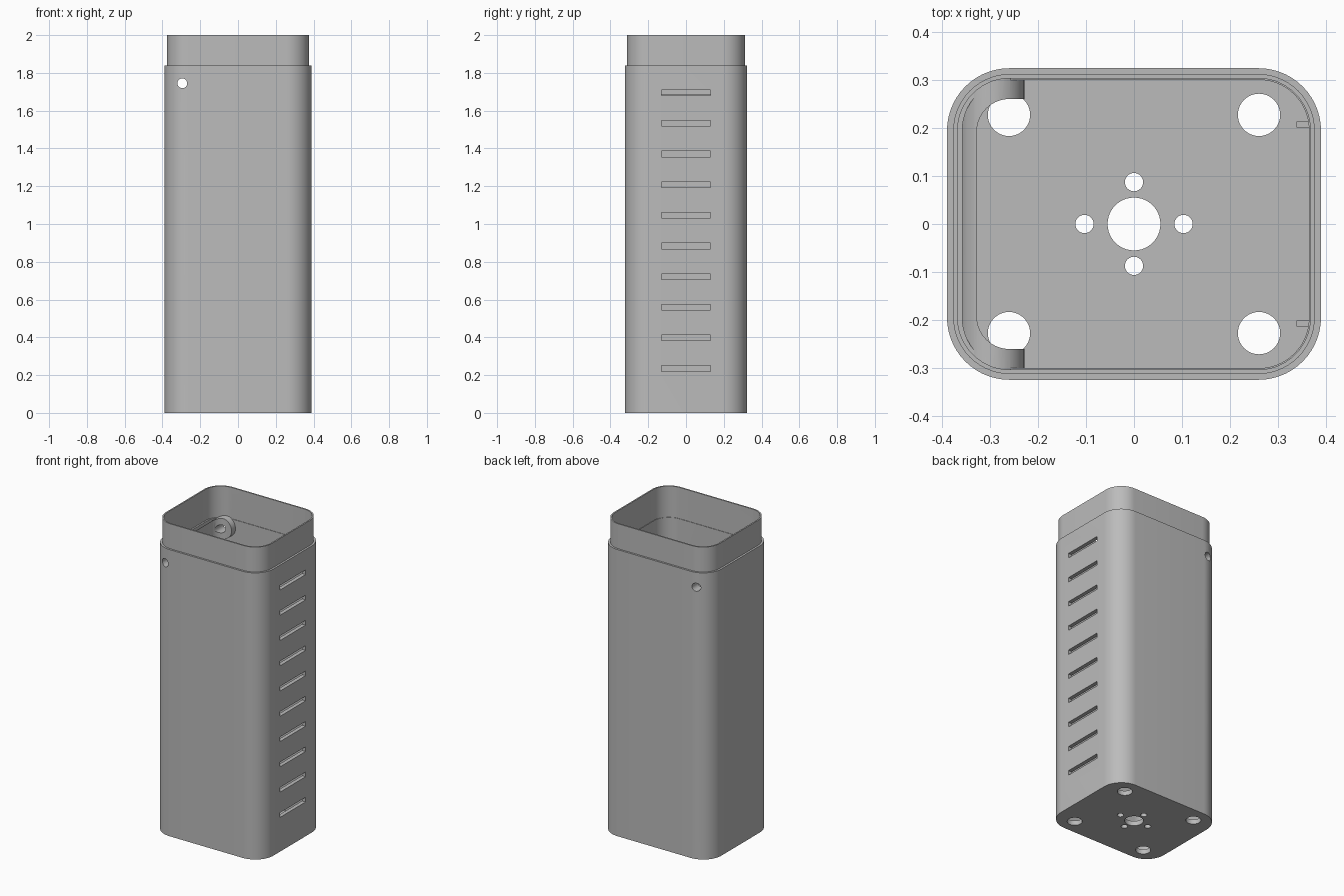
import bpy, bmesh, math
from mathutils import Matrix

cube = bpy.data.objects.get("Cube")
if cube:
    bpy.data.objects.remove(cube, do_unlink=True)

grey = bpy.data.materials.new("mid grey")
grey.use_nodes = True
GREY = (0.5, 0.5, 0.5, 1)
grey.diffuse_color = GREY
grey.node_tree.nodes["Principled BSDF"].inputs["Base Color"].default_value = GREY


def make_object(name, bm):
    bmesh.ops.recalc_face_normals(bm, faces=bm.faces)
    mesh = bpy.data.meshes.new(name)
    bm.to_mesh(mesh)
    bm.free()
    mesh.materials.append(grey)
    obj = bpy.data.objects.new(name, mesh)
    bpy.context.collection.objects.link(obj)
    return obj


def rounded_block(name, x0, x1, hy, radius, z0, z1, steps=14):
    """Upright block with rounded vertical edges."""
    bm = bmesh.new()
    verts = []
    corners = [(x1, 1, 0), (x0, 1, 90), (x0, -1, 180), (x1, -1, 270)]
    for x, sy, start in corners:
        cx = x - radius if x == x1 else x + radius
        cy = sy * (hy - radius)
        for i in range(steps + 1):
            a = math.radians(start + 90 * i / steps)
            verts.append(bm.verts.new((cx + radius * math.cos(a), cy + radius * math.sin(a), z0)))
    base = bm.faces.new(verts)
    top = bmesh.ops.extrude_face_region(bm, geom=[base])["geom"]
    bmesh.ops.translate(bm, vec=(0, 0, z1 - z0),
                        verts=[v for v in top if isinstance(v, bmesh.types.BMVert)])
    return make_object(name, bm)


def cylinder(name, location, radius, depth, along_y=False, segments=40):
    bm = bmesh.new()
    matrix = Matrix.Translation(location)
    if along_y:
        matrix = matrix @ Matrix.Rotation(math.pi / 2, 4, 'X')
    bmesh.ops.create_cone(bm, cap_ends=True, segments=segments, radius1=radius,
                          radius2=radius, depth=depth, matrix=matrix)
    return make_object(name, bm)


def box(name, centre, size):
    bm = bmesh.new()
    bmesh.ops.create_cube(bm, size=1, matrix=Matrix.Translation(centre) @ Matrix.Diagonal((*size, 1)))
    return make_object(name, bm)


def combine(target, tool, operation):
    """Apply a boolean and discard the tool."""
    mod = target.modifiers.new("boolean", 'BOOLEAN')
    mod.operation = operation
    mod.solver = 'EXACT'
    mod.object = tool
    bpy.context.view_layer.objects.active = target
    bpy.ops.object.modifier_apply(modifier=mod.name)
    bpy.data.objects.remove(tool, do_unlink=True)


SHOULDER, FLOOR, LEDGE = 1.84, 0.03, 1.80

# Outer shell with a stepped-in upper lip
housing = rounded_block("housing", -0.389, 0.389, 0.324, 0.13, 0, SHOULDER)
combine(housing, rounded_block("lip", -0.376, 0.376, 0.312, 0.118, 1.7, 2), 'UNION')

# Hollow interior, slightly wider above the ledge
combine(housing, rounded_block("cavity", -0.357, 0.364, 0.300, 0.105, FLOOR, 1.9), 'DIFFERENCE')
combine(housing, rounded_block("lip_cavity", -0.367, 0.367, 0.303, 0.109, LEDGE, 2.1), 'DIFFERENCE')

# Screw bosses joined along the side wall
HOLE_X, HOLE_Z = -0.295, 1.745
boss = cylinder("boss", (HOLE_X, 0, HOLE_Z), 0.067, 0.62, True, 64)
combine(boss, rounded_block("boss_limit", -0.372, 0.372, 0.308, 0.114, 1.5, 1.95), 'INTERSECT')
combine(boss, rounded_block("boss_core", -0.327, 0.327, 0.26, 0.068, 1.5, 1.95), 'DIFFERENCE')
combine(housing, boss, 'UNION')
combine(housing, cylinder("screw_hole", (HOLE_X, 0, HOLE_Z), 0.026, 1, True), 'DIFFERENCE')

# Two slim guide ribs beside the vents
for y in (-0.207, 0.207):
    rib = box("rib", (0.355, y, 0.85), (0.034, 0.012, 1.67))
    combine(housing, rib, 'UNION')

# Ten vent slots in the side wall
for i in range(10):
    slot = box("slot", (0.37, 0, 0.235 + 0.1622 * i), (0.1, 0.26, 0.03))
    combine(housing, slot, 'DIFFERENCE')

# Floor holes: corners, centre and a ring of four small ones
holes = [(x, y, 0.044) for x in (-0.26, 0.26) for y in (-0.227, 0.227)]
holes += [(0, 0, 0.055)]
holes += [(x, y, 0.019) for x, y in ((0.103, 0), (-0.103, 0), (0, 0.087), (0, -0.087))]
for x, y, r in holes:
    combine(housing, cylinder("floor_hole", (x, y, 0), r, 0.2), 'DIFFERENCE')

# Smooth curves, crisp edges
bpy.ops.object.select_all(action='DESELECT')
housing.select_set(True)
bpy.context.view_layer.objects.active = housing
bpy.ops.object.shade_smooth_by_angle(angle=math.radians(30))
